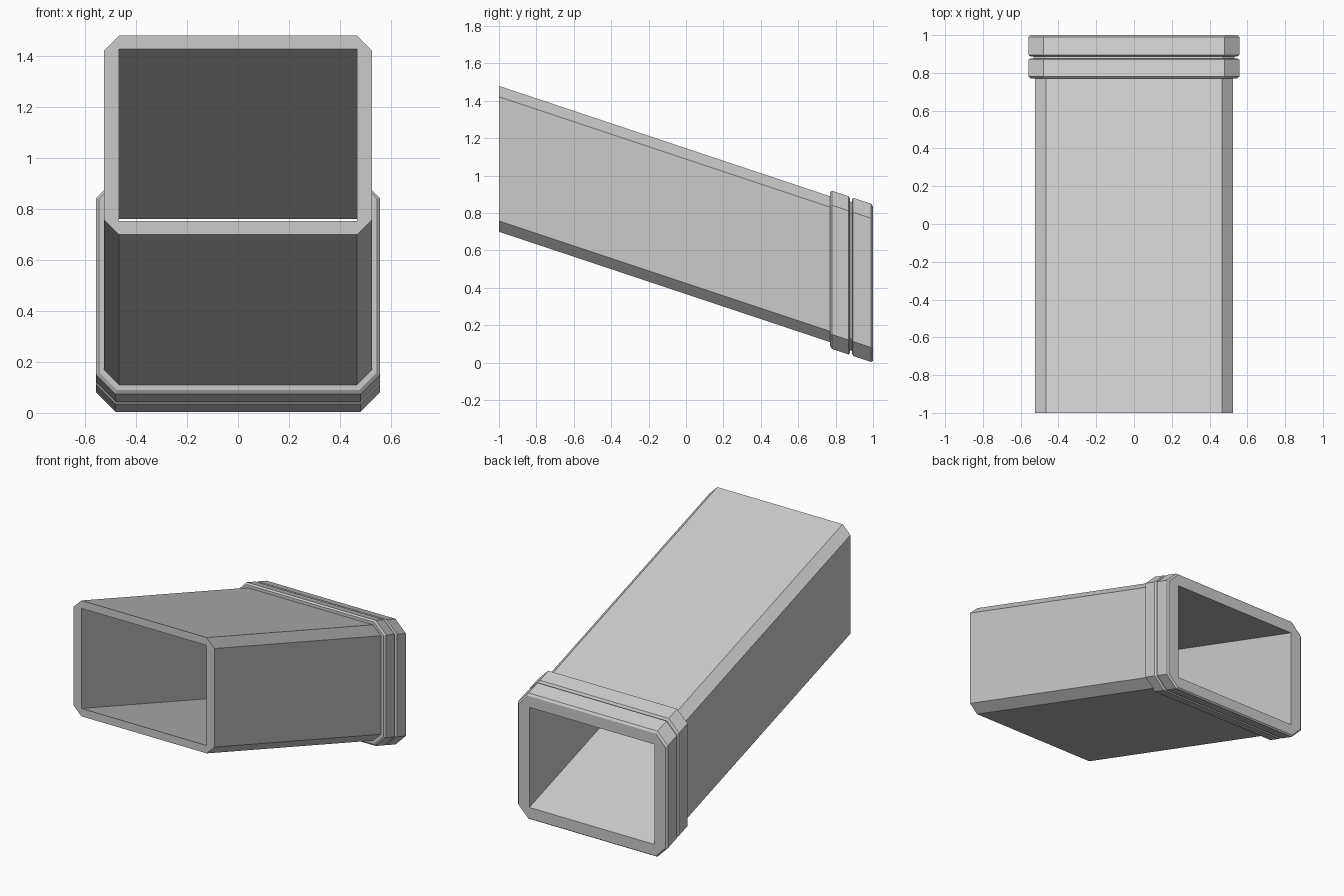
import bpy, bmesh

if "Cube" in bpy.data.objects:
    bpy.data.objects.remove(bpy.data.objects["Cube"])

SLOPE = -1 / 3      # the duct is sheared downwards towards the back
END_Z = 0.423       # centre height at y = 1


def ring(bm, y, hx, hz, c):
    """Chamfered rectangle in the xz plane, following the slope."""
    zc = END_Z + SLOPE * (y - 1)
    pts = [(hx, -hz + c), (hx, hz - c), (hx - c, hz), (-hx + c, hz),
           (-hx, hz - c), (-hx, -hz + c), (-hx + c, -hz), (hx - c, -hz)]
    return [bm.verts.new((x, y, zc + z)) for x, z in pts]


def outer(bm, y, o):
    return ring(bm, y, 0.525 + o, 0.39 + o, 0.058 + 0.6 * o)


bm = bmesh.new()

# Outer skin: plain duct, then two bevelled collar bands with a groove between
profile = [(-1, 0), (0.77, 0), (0.77, 0.02), (0.78, 0.033), (0.87, 0.033),
           (0.877, 0.022), (0.877, 0.008), (0.887, 0.008), (0.887, 0.022),
           (0.894, 0.033), (0.99, 0.033), (1, 0.022)]
rings = [outer(bm, y, o) for y, o in profile]

# Inner rectangular channel, back to front
rings += [ring(bm, y, 0.467, 0.337, 0) for y in (1, -1)]

# Join the rings into a closed tube wall
for a, b in zip(rings, rings[1:] + rings[:1]):
    for i in range(8):
        j = (i + 1) % 8
        bm.faces.new((a[i], a[j], b[j], b[i]))

bmesh.ops.remove_doubles(bm, verts=bm.verts, dist=1e-4)
bmesh.ops.recalc_face_normals(bm, faces=bm.faces)
mesh = bpy.data.meshes.new("sloped_duct")
bm.to_mesh(mesh)
bm.free()
bpy.context.collection.objects.link(bpy.data.objects.new("sloped_duct", mesh))
